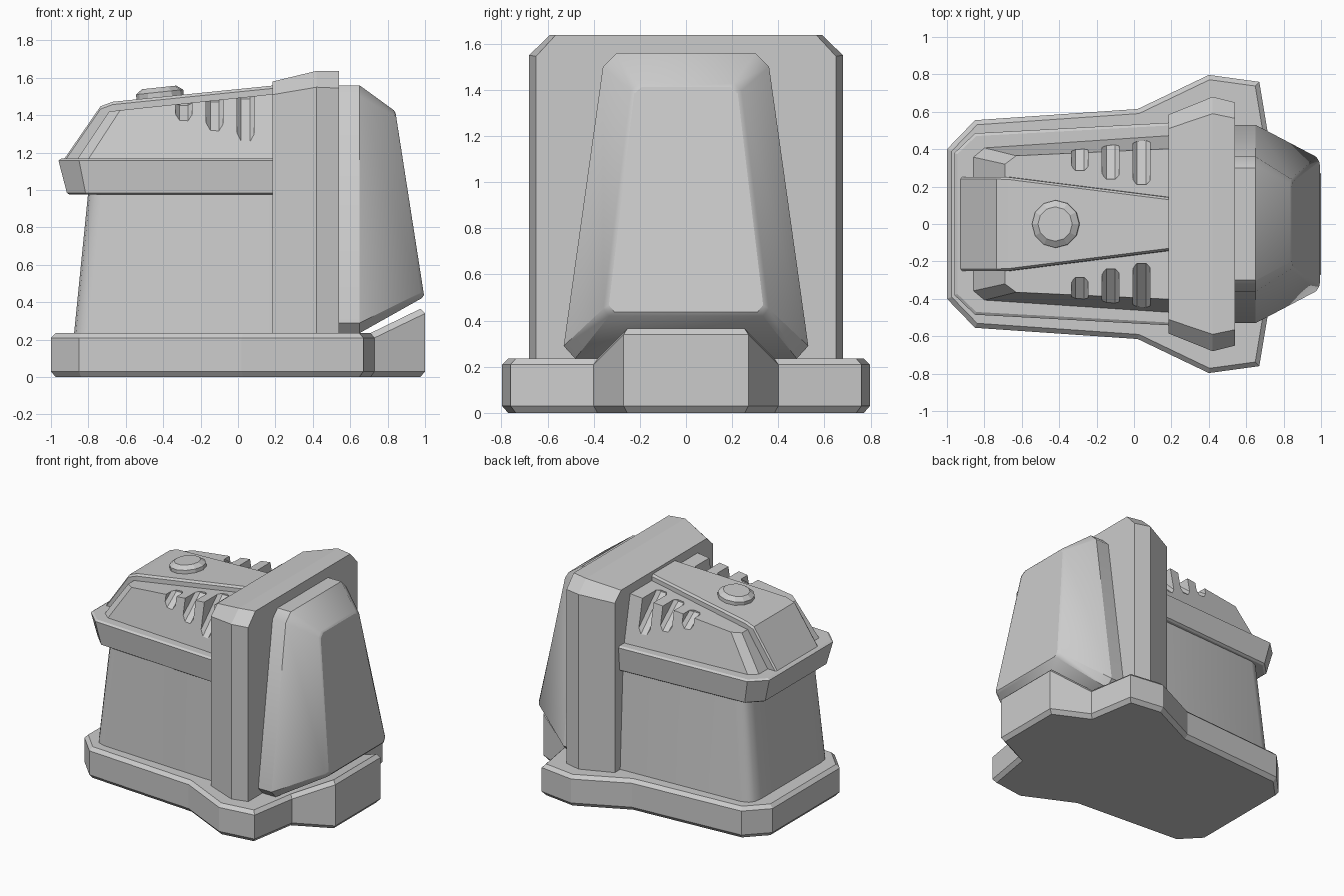
import bpy, bmesh, math
from mathutils import Vector, Matrix

if "Cube" in bpy.data.objects:
    bpy.data.objects.remove(bpy.data.objects["Cube"])


def loft(name, rings, smooth=0, sharp=()):
    """Skin rings of points; caps are strips across the mirrored halves."""
    bm = bmesh.new()
    loops = [[bm.verts.new(p) for p in r] for r in rings]
    n = len(loops[0])
    for a, b in zip(loops, loops[1:]):
        for i in range(n):
            j = (i + 1) % n
            bm.faces.new((a[i], a[j], b[j], b[i]))
    for cap in (loops[0], loops[-1]):
        for i in range(n // 2 - 1):
            bm.faces.new((cap[i], cap[i + 1], cap[n - 2 - i], cap[n - 1 - i]))
    bmesh.ops.recalc_face_normals(bm, faces=bm.faces)
    me = bpy.data.meshes.new(name)
    bm.to_mesh(me)
    bm.free()
    ob = bpy.data.objects.new(name, me)
    bpy.context.collection.objects.link(ob)
    if smooth:
        bpy.ops.object.select_all(action='DESELECT')
        ob.select_set(True)
        bpy.context.view_layer.objects.active = ob
        bpy.ops.object.shade_smooth_by_angle(angle=math.radians(smooth))
        for e in me.edges:
            r0, r1 = (v // n for v in e.vertices)
            if r0 == r1 and r0 in sharp:
                e.use_edge_sharp = True
    return ob


def sym(half):
    """Close a half outline by mirroring it across y."""
    half = [Vector(p) for p in half]
    return half + [Vector((p.x, -p.y, p.z)) for p in reversed(half)]


def inset(pts, d):
    """Offset a half outline (listed from -x to +x) inwards in plan."""
    full = [Vector((pts[0][0], -pts[0][1]))] + [Vector(p[:2]) for p in pts]
    full.append(Vector((pts[-1][0], -pts[-1][1])))
    out = []
    for a, p, b in zip(full, full[1:], full[2:]):
        e1, e2 = (p - a).normalized(), (b - p).normalized()
        n1, n2 = Vector((e1.y, -e1.x)), Vector((e2.y, -e2.x))
        out.append(p + (n1 + n2) * d / (1 + n1.dot(n2)))
    return out


def level(pts, zs):
    return sym([(p[0], p[1], z) for p, z in zip(pts, zs)])


# Plinth with a raised nose
plan = [(-1, .40), (-.85, .555), (.02, .615), (.40, .797), (.67, .76), (.73, .40), (1, .27)]
low = inset(plan, .025)
loft("plinth", [level(low, [0] * 7), level(plan, [.03] * 7),
                level(plan, [.21] * 6 + [.34]), level(low, [.235] * 6 + [.365])])

# Main body below the eave, with softened rear corners
loft("body", [level([(-.88, .36), (-.87, .42), (-.845, .455), (-.79, .475), (.25, .525)], [.2] * 5),
              level([(-.80, .34), (-.79, .39), (-.765, .42), (-.71, .44), (.25, .49)], [1.0] * 5)], 40)

# Eave band
eave = [(-.96, .38), (-.85, .485), (.25, .545)]
foot = [(-.915, .365), (-.815, .465), (.25, .53)]
loft("eave", [level(inset(foot, .015), [.975] * 3), level(foot, [.985] * 3),
              level(eave, [1.158] * 3), level(inset(eave, .015), [1.168] * 3)])

# Sloped roof
roof = loft("roof", [
    level([(-.87, .36), (-.81, .41), (.25, .48)], [1.15] * 3),
    level([(-.69, .32), (-.63, .365), (.25, .405)], [1.42, 1.427, 1.52])])

# Diagonal vent slots with chamfered floors, cut over both roof edges
for k, (x, yin, ybot, zbot) in enumerate([(-.29, .285, .415, 1.36),
                                          (-.125, .24, .43, 1.31), (.04, .21, .453, 1.25)]):
    top = 1.427 + (x + .63) * .106
    for side in (1, -1):
        rings = []
        for dx, s in [(-.045, .022), (-.023, 0), (.023, 0), (.045, .022)]:
            prof = [(.6, top + .1), (yin + s, top + .1), (yin + s, top - .01 + s * .5),
                    (ybot + s * .5, zbot + s), (.6, zbot + s)]
            prof.insert(3, ((prof[2][0] + prof[3][0]) / 2, (prof[2][1] + prof[3][1]) / 2))
            rings.append([(x + dx, side * y, z) for y, z in prof])
        cutter = loft(f"slot_cutter_{k}_{side}", rings)
        cutter.hide_render = True
        cutter.hide_set(True)
        cutter.display_type = 'WIRE'
        mod = roof.modifiers.new("slot", 'BOOLEAN')
        mod.operation = 'DIFFERENCE'
        mod.solver = 'EXACT'
        mod.object = cutter

# Raised spine strip running over the roof
spine = []
for x, z, w in [(-.93, 1.165, .24), (-.735, 1.448, .24), (-.67, 1.472, .238), (.25, 1.565, .122)]:
    nx, nz = (.03, -.06) if x < -.7 else (0, -.08)
    spine.append(sym([(x + nx + .03, w + .012, z + nz), (x, w + .012, z - .015), (x, w, z)]))
loft("roof_spine", spine)

# Round cap on the spine
bpy.ops.mesh.primitive_cylinder_add(vertices=12, radius=.127, depth=.08)
cap = bpy.context.object
cap.name = "roof_cap"
bm = bmesh.new()
bm.from_mesh(cap.data)
lid = max(bm.faces, key=lambda f: f.calc_center_median().z)
bmesh.ops.inset_region(bm, faces=[lid], thickness=.035)
bmesh.ops.translate(bm, verts=lid.verts, vec=(0, 0, .025))
bmesh.ops.transform(bm, verts=bm.verts,
                    matrix=Matrix.Translation((-.415, 0, 1.484)) @ Matrix.Rotation(-.105, 4, 'Y'))
bm.to_mesh(cap.data)
bm.free()

# Tall frame slab
loft("frame", [sym([(x, w, .2), (x, w, zc), (x, wt, zt)]) for x, w, zc, wt, zt in
               [(.184, .585, 1.51, .51, 1.58), (.42, .68, 1.55, .59, 1.637), (.54, .65, 1.545, .565, 1.637)]])

# Bulging front panel with a flat, soft-edged face
outer = [(.48, .235), (.53, .29), (.36, 1.50), (.30, 1.56)]
inner = [Vector(p) for p in [(.993, .325, .43), (.988, .35, .46), (.845, .235, 1.39), (.838, .20, 1.42)]]
rim = [Vector((.65, y, z)) for y, z in outer]
near = [a.lerp(b, .95) + Vector((.004, 0, 0)) for a, b in zip(rim, inner)]
face = []
for p in inner:
    z = .93 + (p.z - .93) * .985
    face.append(Vector((.995 - (z - .435) * .156, p.y * .955, z)))
loft("front_panel", [sym([(.5, y, z) for y, z in outer]), sym(rim), sym(near), sym(face)], 40, (1, 3))
